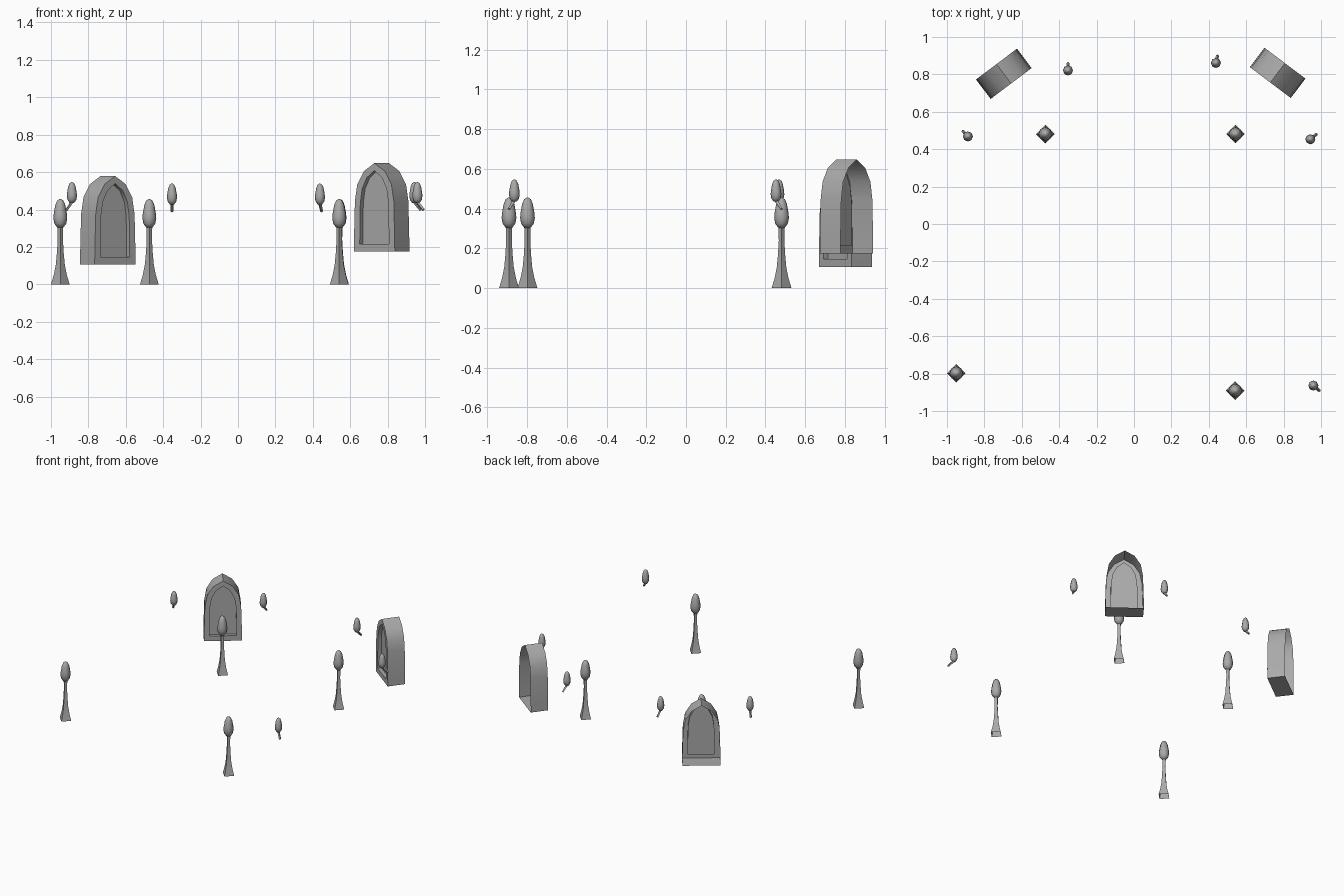
import bpy, bmesh, math
from mathutils import Vector, Matrix

if "Cube" in bpy.data.objects:
    bpy.data.objects.remove(bpy.data.objects["Cube"])

# Dark stone grey used on every part
stone = bpy.data.materials.new("dark_grey")
stone.diffuse_color = (0.4, 0.4, 0.4, 1)
stone.use_nodes = True
stone.node_tree.nodes["Principled BSDF"].inputs["Base Color"].default_value = stone.diffuse_color


def finish(name, bm, angle):
    me = bpy.data.meshes.new(name)
    bm.to_mesh(me)
    bm.free()
    me.materials.append(stone)
    ob = bpy.data.objects.new(name, me)
    bpy.context.collection.objects.link(ob)
    bpy.ops.object.select_all(action='DESELECT')
    ob.select_set(True)
    bpy.context.view_layer.objects.active = ob
    bpy.ops.object.shade_smooth_by_angle(angle=math.radians(angle))
    return ob


def bridge(bm, a, b):
    n = len(a)
    for i in range(n):
        j = (i + 1) % n
        bm.faces.new((a[i], a[j], b[j], b[i]))


def lathe(name, profile, sides, cap_bottom, cap_top, angle=40):
    bm = bmesh.new()
    rings = [[bm.verts.new((r * math.cos(math.tau * i / sides),
                            r * math.sin(math.tau * i / sides), z))
              for i in range(sides)] for r, z in profile]
    for a, b in zip(rings, rings[1:]):
        bridge(bm, a, b)
    if cap_bottom:
        bm.faces.new(rings[0][::-1])
    if cap_top:
        bm.faces.new(rings[-1])
    return finish(name, bm, angle)


def flame(name, x, y, z, s=1.0):
    prof = [(0.016, 0), (0.032, 0.022), (0.037, 0.05), (0.035, 0.075),
            (0.027, 0.12), (0.017, 0.144), (0.004, 0.153)]
    ob = lathe(name, [(r * s, h * s) for r, h in prof], 8, True, True, 60)
    ob.location = (x, y, z)


# Standing torches: flared square stem with a bud-shaped flame
STEM = [(0.05, 0), (0.035, 0.05), (0.024, 0.105), (0.018, 0.17), (0.014, 0.24), (0.016, 0.315)]
for i, (x, y) in enumerate([(-0.95, -0.798), (-0.474, 0.481), (0.543, 0.481), (0.541, -0.891)]):
    stem = lathe(f"torch_stand_{i}", STEM, 4, False, True)
    stem.location = (x, y, 0)
    flame(f"torch_flame_{i}", x, y, 0.303)

# Wall torches: small flame on a stick slanting back to the wall
WALL = [(-0.353, 0.821, 0.427, 0.0, 0.04), (0.438, 0.861, 0.427, 0.009, 0.04),
        (-0.888, 0.468, 0.435, -0.028, 0.03), (0.943, 0.453, 0.435, 0.033, 0.028),
        (0.959, -0.864, 0.435, 0.033, -0.028)]
for i, (x, y, z, dx, dy) in enumerate(WALL):
    flame(f"wall_torch_flame_{i}", x, y, z, 0.73)
    top, end = Vector((x, y, z + 0.005)), Vector((x + dx, y + dy, z - 0.037))
    d = top - end
    stick = lathe(f"wall_torch_stick_{i}", [(0.008, 0), (0.009, d.length)], 4, True, True)
    stick.matrix_world = Matrix.Translation(end) @ d.to_track_quat('Z', 'Y').to_matrix().to_4x4()


# Pointed-arch windows: shell open at the back, front frame, recessed pane
OUTER = [(0.137, 0), (0.136, 0.07), (0.13, 0.27), (0.114, 0.36), (0.07, 0.43), (0, 0.473)]
INNER = [(0.098, 0.04), (0.097, 0.1), (0.094, 0.26), (0.082, 0.335), (0.051, 0.395), (0, 0.433)]


def arch_ring(bm, half, y):
    pts = half + [(-x, z) for x, z in half[-2::-1]]
    return [bm.verts.new((x, y, z)) for x, z in pts]


def window(name, x, y, z, angle, depth=0.13, recess=0.027):
    bm = bmesh.new()
    back = arch_ring(bm, OUTER, depth / 2)
    front = arch_ring(bm, OUTER, -depth / 2)
    lip = arch_ring(bm, INNER, -depth / 2)
    pane = arch_ring(bm, INNER, -depth / 2 + recess)
    bridge(bm, back, front)
    bridge(bm, front, lip)
    bridge(bm, lip, pane)
    bm.faces.new(pane)
    ob = finish(name, bm, 35)
    ob.location = (x, y, z)
    ob.rotation_euler.z = math.radians(angle)


window("arched_window_left", -0.696, 0.803, 0.106, 37)
window("arched_window_right", 0.768, 0.808, 0.175, -37)
